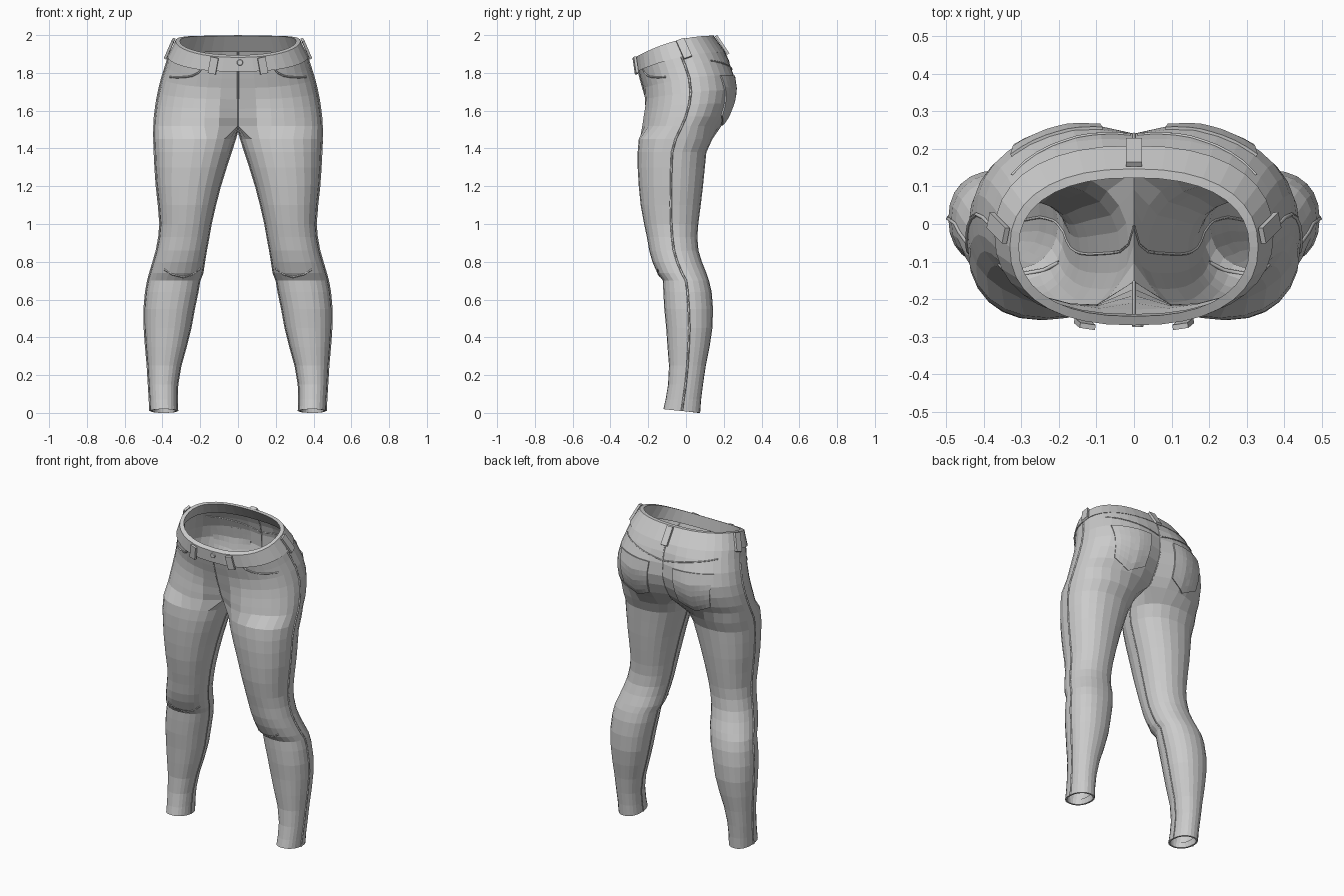
import bpy, bmesh
from math import sin, cos, radians, copysign
from mathutils import Vector, Matrix
from mathutils.bvhtree import BVHTree

if "Cube" in bpy.data.objects:
    bpy.data.objects.remove(bpy.data.objects["Cube"])


def spow(v, p):
    return copysign(abs(v) ** p, v) if abs(v) > 1e-6 else 0.0


def leg_ring(z, xi, xo, yf, yb, inset=0.0):
    """Closed 24-point leg section; points 0-18 face outward, 19-23 are the inner thigh."""
    pts = []
    for i in range(24):
        a = radians(-135 + 15 * i)
        pts.append(Vector(((xi + xo) / 2 + ((xo - xi) / 2 - inset) * spow(cos(a), .9),
                           (yf + yb) / 2 + ((yb - yf) / 2 - inset) * spow(sin(a), .9),
                           z + (0.01 * (1 - sin(a)) if z == 0 else 0))))
    return pts


def hip_point(row, deg, grow=0.0):
    """Point on a tilted half section: -90 is front centre, 90 is back centre."""
    zf, zb, xo, yf, yb, df, db = row
    a = radians(deg)
    x = (xo + grow) * spow(cos(a), .85)
    y = (yf + yb) / 2 + ((yb - yf) / 2 + grow) * spow(sin(a), .88)
    s = min(1, max(0, (y - yf) / (yb - yf)))
    z = zf + (zb - zf) * (1 - (1 - s) ** 2)
    dent = max(0, 1 - x / .16) ** 1.3
    y += dent * (df if deg < 0 else -db)
    return Vector((x, y, z))


def hip_ring(row, grow=0.0):
    return [hip_point(row, -90 + 10 * j, grow) for j in range(19)]


def add_object(name, bm, mirror=True, thick=0):
    bmesh.ops.recalc_face_normals(bm, faces=bm.faces)
    me = bpy.data.meshes.new(name)
    bm.to_mesh(me)
    ob = bpy.data.objects.new(name, me)
    bpy.context.collection.objects.link(ob)
    if thick:
        m = ob.modifiers.new("thickness", 'SOLIDIFY')
        m.thickness, m.offset = thick, 0
    if mirror:
        m = ob.modifiers.new("mirror", 'MIRROR')
        m.merge_threshold = 0.0005
    return ob


def bridge(bm, a, b, closed):
    n = len(a)
    for i in range(n if closed else n - 1):
        k = (i + 1) % n
        bm.faces.new((a[i], a[k], b[k], b[i]))


# Trouser body: leg sections (z, inner x, outer x, front y, back y)
LEGS = [(0, .32, .465, -.12, .075), (.07, .322, .467, -.108, .08), (.15, .32, .472, -.095, .09),
        (.25, .303, .478, -.09, .105), (.35, .275, .487, -.098, .125), (.45, .25, .494, -.105, .14),
        (.55, .232, .495, -.115, .143), (.64, .213, .487, -.12, .136), (.70, .203, .476, -.122, .122),
        (.74, .187, .465, -.152, .108), (.80, .178, .447, -.178, .084), (.86, .168, .43, -.195, .066),
        (.93, .155, .417, -.207, .06), (1.0, .143, .411, -.222, .065), (1.1, .12, .419, -.24, .078),
        (1.2, .094, .43, -.25, .09), (1.3, .063, .437, -.256, .10), (1.38, .037, .441, -.256, .108),
        (1.45, .014, .444, -.25, .14)]
# Hip sections (front z, back z, half width, front y, back y, front dent, back dent)
HIPS = [(1.52, 1.52, .443, -.243, .20, .09, .06), (1.56, 1.57, .44, -.238, .235, .065, .055),
        (1.61, 1.64, .432, -.23, .264, .04, .045), (1.66, 1.71, .42, -.225, .276, .015, .035),
        (1.72, 1.79, .402, -.228, .262, 0, .022), (1.77, 1.86, .381, -.242, .233, 0, .008),
        (1.825, 1.925, .362, -.256, .198, 0, 0)]

bm = bmesh.new()
rings = [leg_ring(.05, *LEGS[0][1:], inset=.012), leg_ring(*LEGS[0], inset=.01)]
rings += [leg_ring(*r) for r in LEGS]
hips = [hip_ring(r) for r in HIPS]
# Crotch saddle joins the leg to the centre line
back, front = hips[0][18], hips[0][0]
saddle = [back.lerp(front, k / 6) - Vector((0, 0, .018 * sin(k / 6 * 3.1416))) for k in range(1, 6)]
vr = [[bm.verts.new(p) for p in r] for r in rings + [hips[0] + saddle]]
for a, b in zip(vr, vr[1:]):
    bridge(bm, a, b, True)
prev = vr[-1][:19]
for r in hips[1:]:
    cur = [bm.verts.new(p) for p in r]
    bridge(bm, prev, cur, False)
    prev = cur
add_object("trouser_body", bm)
bm.normal_update()
tree = BVHTree.FromBMesh(bm)


def project(x, z, side, lift):
    """Drop a point onto the body from the front (-1) or back (1)."""
    loc, nor, _, _ = tree.ray_cast(Vector((x, side * 2, z)), Vector((0, -side, 0)))
    if loc is None:
        return None
    return loc + nor * copysign(lift, nor.y * side)


# Waistband: hollow band following the tilted top
BOT = (1.808, 1.91, .366, -.258, .203, 0, 0)
TOP = (1.882, 1.997, .331, -.27, .147, 0, 0)
bm = bmesh.new()
band = [[bm.verts.new(p) for p in r] for r in
        (hip_ring(BOT, .006), hip_ring(TOP), hip_ring(TOP, -.024), hip_ring(BOT, -.018))]
for k in range(4):
    bridge(bm, band[k], band[(k + 1) % 4], False)
add_object("waistband", bm)


# Belt loops: front pair, side pair, back centre
def belt_loop(bm, deg, width, mx):
    lo, hi = hip_point(BOT, deg, .014), hip_point(TOP, deg, .012)
    up = (hi - lo).normalized()
    across = hip_point(BOT, min(deg + 2, 90)) - hip_point(BOT, max(deg - 2, -90))
    if deg == 90:
        across = Vector((-1, 0, 0))
    across = (across - up * across.dot(up)).normalized()
    out = up.cross(across)
    rot = Matrix((across, out, up)).transposed().to_4x4()
    size = Matrix.Diagonal((width, .014, (hi - lo).length + .012, 1))
    m = Matrix.Translation((lo + hi) / 2 - up * .006) @ rot @ size
    bmesh.ops.create_cube(bm, size=1, matrix=Matrix.Diagonal((mx, 1, 1, 1)) @ m)


bm = bmesh.new()
for mx in (1, -1):
    belt_loop(bm, -72.5, .042, mx)
    belt_loop(bm, 6, .045, mx)
belt_loop(bm, 90, .042, 1)
add_object("belt_loops", bm, mirror=False)

# Waist button
bm = bmesh.new()
bmesh.ops.create_cone(bm, cap_ends=True, segments=12, radius1=.018, radius2=.014, depth=.014,
                      matrix=Matrix.Translation((.01, -.268, 1.855)) @ Matrix.Rotation(radians(90), 4, 'X'))
add_object("waist_button", bm, mirror=False)

# Back pocket patch laid on the seat, pointed at the bottom
bm = bmesh.new()
grid = []
for j in range(8):
    v = j / 7
    row = []
    for i in range(9):
        u = i / 8
        xa, xb = .085 + .02 * v, .325 - .02 * v
        low = 1.575 - .05 * (1 - abs(2 * u - 1))
        p = project(xa + (xb - xa) * u, 1.785 + (low - 1.785) * v, 1, .004)
        row.append(bm.verts.new(p))
    grid.append(row)
for a, b in zip(grid, grid[1:]):
    bridge(bm, a, b, False)
add_object("back_pocket", bm, thick=.008)


# Raised seams as thin bevelled curves
def seam(name, pts, radius=.004, both=True):
    cu = bpy.data.curves.new(name, 'CURVE')
    cu.dimensions, cu.bevel_depth, cu.bevel_resolution = '3D', radius, 0
    pts = [p for p in pts if p is not None]
    for s in ((1, -1) if both else (1,)):
        sp = cu.splines.new('POLY')
        sp.points.add(len(pts) - 1)
        for q, p in zip(sp.points, pts):
            q.co = (p.x * s, p.y, p.z, 1)
    bpy.context.collection.objects.link(bpy.data.objects.new(name, cu))


seam("outer_leg_seam", [r[9] for r in rings[2:]] + [r[9] for r in hips], .006)
seam("inner_leg_seam", [r[21] for r in rings[2:]] + [saddle[2]])
seam("fly_seam", [r[0] for r in hips], .004, False)
seam("seat_seam", [r[18] for r in hips], .004, False)
seam("yoke_seam", [project(.01 + .035 * k, 1.81 + .006 * k, 1, .001) for k in range(10)])
seam("front_pocket_seam", [project(x, z, -1, .001) for x, z in
     ((.19, 1.825), (.21, 1.80), (.24, 1.785), (.28, 1.778), (.32, 1.776), (.36, 1.778))], .005)
# Knee creases
seam("knee_crease", [project(x, z, -1, 0) for x, z in
     ((.20, .765), (.24, .735), (.29, .72), (.35, .735), (.39, .76))], .006)
